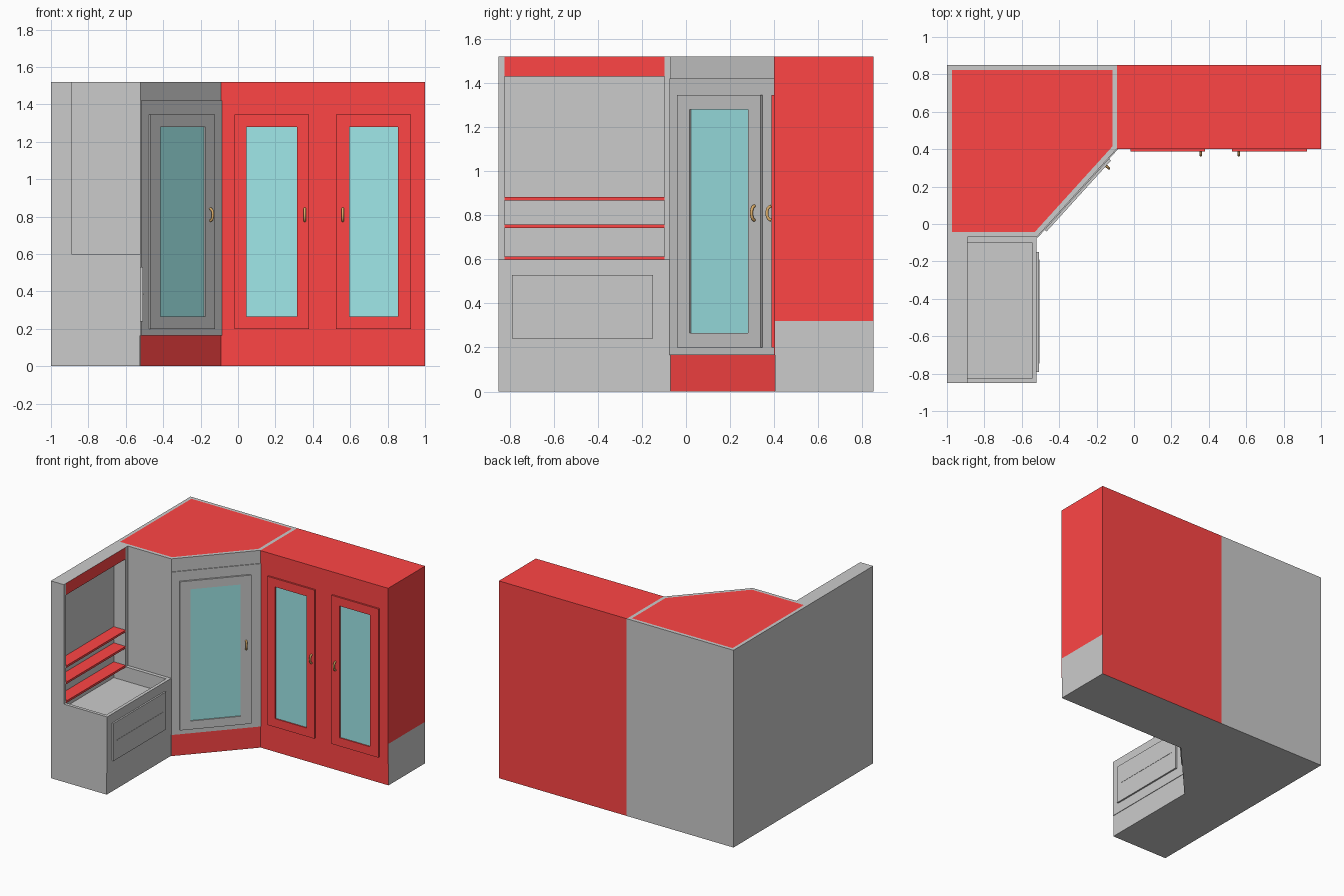
import bpy, bmesh, math
from mathutils import Matrix, Vector

if "Cube" in bpy.data.objects:
    bpy.data.objects.remove(bpy.data.objects["Cube"])


def material(name, rgb):
    m = bpy.data.materials.new(name)
    m.diffuse_color = (*rgb, 1)
    m.use_nodes = True
    m.node_tree.nodes["Principled BSDF"].inputs["Base Color"].default_value = m.diffuse_color
    return m


RED = material("red_paint", (1, 0.06, 0.06))
GLASS = material("teal_glass", (0.35, 0.81, 0.82))
BRASS = material("brass", (0.72, 0.42, 0.14))


def finish(name, bm, mats, matrix=None):
    bmesh.ops.recalc_face_normals(bm, faces=bm.faces)
    me = bpy.data.meshes.new(name)
    bm.to_mesh(me)
    bm.free()
    for m in mats:
        me.materials.append(m)
    ob = bpy.data.objects.new(name, me)
    if matrix:
        ob.matrix_world = matrix
    bpy.context.collection.objects.link(ob)
    return ob


def prism_bm(pts, vec):
    """Extrude a planar outline along a vector."""
    bm = bmesh.new()
    f = bm.faces.new([bm.verts.new(p) for p in pts])
    r = bmesh.ops.extrude_face_region(bm, geom=[f], use_keep_orig=True)
    bmesh.ops.translate(bm, vec=vec, verts=[v for v in r["geom"] if isinstance(v, bmesh.types.BMVert)])
    bmesh.ops.recalc_face_normals(bm, faces=bm.faces)
    return bm


def box_bm(x0, x1, y0, y1, z0, z1):
    return prism_bm([(x0, y0, z0), (x1, y0, z0), (x1, y1, z0), (x0, y1, z0)], (0, 0, z1 - z0))


def box(name, dims, mat=None, matrix=None):
    return finish(name, box_bm(*dims), [mat], matrix)


def split_z(bm, z):
    bmesh.ops.bisect_plane(bm, geom=bm.verts[:] + bm.edges[:] + bm.faces[:],
                           plane_co=(0, 0, z), plane_no=(0, 0, 1))


def face_frame(origin, angle):
    """Local frame of a front: x along it, -y outward, z up."""
    return Matrix.Translation((*origin, 0)) @ Matrix.Rotation(angle, 4, 'Z')


def ring(name, o, i, y0, y1, mat, matrix):
    """Rectangular frame with an opening; o and i are x0, x1, z0, z1."""
    bm = bmesh.new()

    def loop(r, y):
        return [bm.verts.new(p) for p in ((r[0], y, r[2]), (r[1], y, r[2]), (r[1], y, r[3]), (r[0], y, r[3]))]
    loops = [loop(o, y0), loop(i, y0), loop(i, y1), loop(o, y1)]
    for a, b in zip(loops, loops[1:] + loops[:1]):
        for k in range(4):
            n = (k + 1) % 4
            bm.faces.new((a[k], a[n], b[n], b[k]))
    finish(name, bm, [mat], matrix)


def handle(name, x, y, z, matrix):
    """Bow handle swept along a half ellipse."""
    cu = bpy.data.curves.new(name, 'CURVE')
    cu.dimensions = '3D'
    cu.bevel_depth = 0.007
    cu.bevel_resolution = 3
    cu.use_fill_caps = True
    sp = cu.splines.new('POLY')
    n = 13
    sp.points.add(n - 1)
    for k in range(n):
        t = math.pi * k / (n - 1)
        sp.points[k].co = (x, y - 0.02 * math.sin(t), z - 0.032 * math.cos(t), 1)
    sp.use_smooth = True
    cu.materials.append(BRASS)
    ob = bpy.data.objects.new(name, cu)
    ob.matrix_world = matrix
    bpy.context.collection.objects.link(ob)


def door(name, x0, x1, g0, g1, hx, y, mat, matrix):
    ring(name + "_frame", (x0, x1, 0.2, 1.345), (g0, g1, 0.265, 1.28), y - 0.013, y, mat, matrix)
    box(name + "_glass", (g0, g1, y - 0.004, y, 0.265, 1.28), GLASS, matrix)
    handle(name + "_handle", hx, y - 0.013, 0.81, matrix)


# Right cabinet: red, with grey base on the end panel and grey underside
bm = box_bm(-0.09, 1, 0.404, 0.85, 0, 1.52)
split_z(bm, 0.32)
for f in bm.faces:
    if f.normal.z < -0.9 or (f.normal.x > 0.9 and f.calc_center_median().z < 0.32):
        f.material_index = 1
finish("right_cabinet", bm, [RED, None])
box("right_cabinet_front", (-0.09, 1, 0.4, 0.404, 0.165, 1.52), RED)
flat = face_frame((0, 0), 0)
door("right_door_a", -0.02, 0.38, 0.045, 0.315, 0.357, 0.4, RED, flat)
door("right_door_b", 0.525, 0.925, 0.595, 0.855, 0.56, 0.4, RED, flat)

# Corner cabinet: grey, with inset red top and red plinth on the diagonal
A, B = Vector((-0.52, -0.07)), Vector((-0.09, 0.404))
outline = [(-1, 0.85), (-1, -0.07), tuple(A), tuple(B), (-0.09, 0.85)]
bm = prism_bm([(x, y, 0) for x, y in outline], (0, 0, 1.52))
split_z(bm, 0.165)
bm.normal_update()
top = [f for f in bm.faces if f.normal.z > 0.9]
bmesh.ops.inset_region(bm, faces=top, thickness=0.026, use_even_offset=True)
for f in bm.faces:
    diagonal = f.normal.x > 0.3 and f.normal.y < -0.3
    if f in top or (diagonal and f.calc_center_median().z < 0.165):
        f.material_index = 1
finish("corner_cabinet", bm, [None, RED])
L = (B - A).length
diag = face_frame(A, math.atan2(B.y - A.y, B.x - A.x))
box("corner_front", (0, L, -0.006, 0, 0.165, 1.42), None, diag)
door("corner_door", 0.09 * L, 0.89 * L, 0.21 * L, 0.77 * L, 0.83 * L, -0.006, None, diag)

# Hall bench: L-shaped end panels, base, front rim and back board
profile = [(-1, 0), (-0.524, 0), (-0.524, 0.6), (-0.89, 0.6), (-0.89, 1.52), (-1, 1.52)]
for name, y, w in (("bench_end_left", -0.85, 0.025), ("bench_end_right", -0.098, 0.028)):
    finish(name, prism_bm([(x, y, z) for x, z in profile], (0, w, 0)), [None])
box("bench_base", (-1, -0.524, -0.825, -0.098, 0, 0.49))
box("bench_rim", (-0.545, -0.524, -0.825, -0.098, 0.49, 0.6))
box("back_board", (-1, -0.99, -0.825, -0.098, 0.49, 1.52))
bm = box_bm(-0.99, -0.89, -0.825, -0.098, 1.43, 1.52)
for f in bm.faces:
    f.material_index = int(f.normal.x > 0.9)
finish("top_rail", bm, [None, RED])
for k, z in enumerate((0.604, 0.75, 0.875)):
    box(f"shelf_{k + 1}", (-0.99, -0.89, -0.825, -0.098, z - 0.008, z + 0.008), RED)

# Bench front with drawer panel and its pull strip
side = face_frame((-0.524, -0.85), math.pi / 2)
box("bench_front", (0, 0.78, -0.004, 0, 0.165, 0.6), None, side)
box("drawer_panel", (0.06, 0.7, -0.016, -0.004, 0.24, 0.53), None, side)
box("drawer_strip", (0.105, 0.66, -0.018, -0.016, 0.382, 0.388), None, side)
